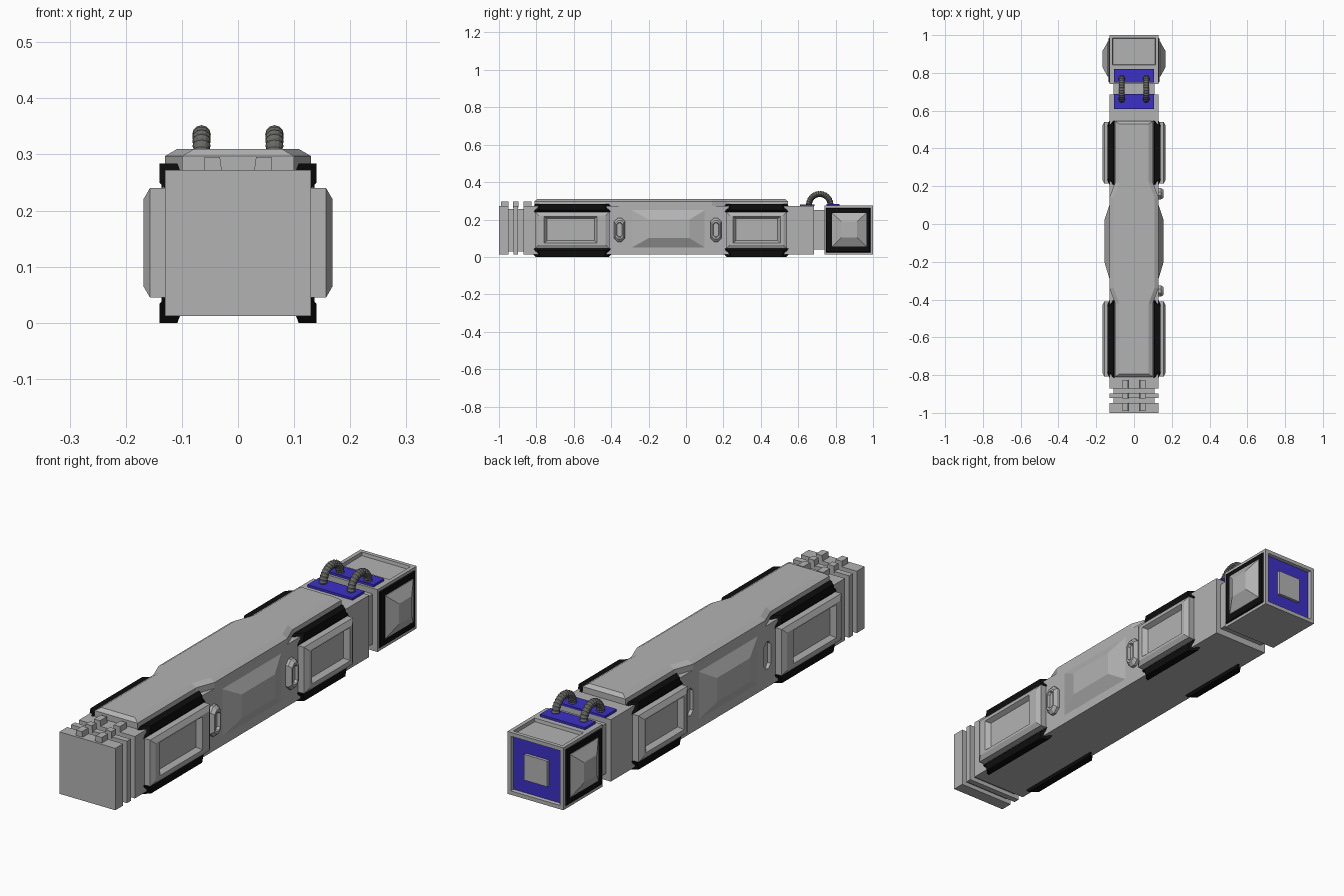
import bpy, bmesh, math
from mathutils import Vector

if "Cube" in bpy.data.objects:
    bpy.data.objects.remove(bpy.data.objects["Cube"])


def mat(name, c):
    m = bpy.data.materials.new(name)
    m.diffuse_color = (*c, 1)
    m.use_nodes = True
    m.node_tree.nodes["Principled BSDF"].inputs["Base Color"].default_value = m.diffuse_color
    return m


GREY = mat("grey_metal", (0.45, 0.45, 0.45))
BLACK = mat("black_rubber", (0.004, 0.004, 0.004))
BLUE = mat("blue_accent", (0.045, 0.03, 0.56))
HOSE = mat("dark_hose", (0.14, 0.14, 0.13))


def finish(name, bm, *mats):
    bmesh.ops.recalc_face_normals(bm, faces=bm.faces)
    me = bpy.data.meshes.new(name)
    bm.to_mesh(me)
    bm.free()
    ob = bpy.data.objects.new(name, me)
    bpy.context.collection.objects.link(ob)
    for m in mats:
        me.materials.append(m)
    return ob


def loft(name, rings, m):
    """Skin equal-length rings of points and cap both ends."""
    bm = bmesh.new()
    vs = [[bm.verts.new(p) for p in r] for r in rings]
    n = len(rings[0])
    for a, b in zip(vs, vs[1:]):
        for i in range(n):
            j = (i + 1) % n
            bm.faces.new((a[i], a[j], b[j], b[i]))
    bm.faces.new(vs[0])
    bm.faces.new(vs[-1])
    return finish(name, bm, m)


def box(name, x0, x1, y0, y1, z0, z1, m=GREY):
    ring = lambda z: [(x0, y0, z), (x1, y0, z), (x1, y1, z), (x0, y1, z)]
    return loft(name, [ring(z0), ring(z1)], m)


def rect(x, y0, y1, z0, z1):
    return [(x, y0, z0), (x, y1, z0), (x, y1, z1), (x, y0, z1)]


def both_sides(name, rings, m):
    for s, tag in ((1, "right"), (-1, "left")):
        loft(f"{name}_{tag}", [[(s * x, y, z) for x, y, z in r] for r in rings], m)


def octagon(x, yc, hy, hz, c, zc=0.145):
    q = [(hy, hz - c), (hy - c, hz), (c - hy, hz), (-hy, hz - c)]
    pts = q + [(-a, -b) for a, b in q]
    return [(x, yc + a, zc + b) for a, b in pts]


Z0, Z1, W = 0.012, 0.272, 0.13

# main body with two recessed slots on the left
body = box("main_body", -W, W, -0.87, 0.685, Z0, Z1)
for yc in (-0.355, 0.16):
    cut = loft("slot_cutter", [octagon(-0.2, yc, 0.022, 0.058, 0.016),
                               octagon(-0.115, yc, 0.022, 0.058, 0.016)], GREY)
    cut.hide_render = True
    mod = body.modifiers.new("slot", "BOOLEAN")
    mod.operation, mod.solver, mod.object = "DIFFERENCE", "EXACT", cut
    bpy.context.view_layer.objects.active = body
    bpy.ops.object.modifier_apply(modifier=mod.name)
    bpy.data.objects.remove(cut)

# ribbed front end
box("front_core", -0.108, 0.108, -0.96, -0.86, 0.03, 0.255)
box("front_plate", -W, W, -1.0, -0.948, Z0, Z1)
box("front_rib", -W, W, -0.922, -0.897, Z0, Z1)
for i, (a, b) in enumerate(((-0.99, -0.948), (-0.925, -0.895), (-0.87, -0.825))):
    for s in (-1, 1):
        prof = [(0.032, 0.295), (0.060, 0.295), (0.061, 0.265), (0.028, 0.265)]
        loft(f"front_tab_{i}_{s}", [[(s * x, y, z) for x, z in prof] for y in (a, b)], GREY)

# top cover, wider in the middle, with bevelled edge
def cover(z, dx, dy):
    half = [(0.10, -0.81 + dy), (0.10, -0.42), (W, -0.34), (W, 0.14), (0.10, 0.22), (0.10, 0.545 - dy)]
    right = [(x - dx, y, z) for x, y in half]
    return right + [(-x, y, z) for x, y, z in reversed(right)]


loft("top_cover", [cover(0.265, 0, 0), cover(0.297, 0, 0), cover(0.31, 0.022, 0.015)], GREY)

# side panels with recessed windows, and black corner guards
for tag, a, b, wa, wb in (("front", -0.807, -0.41, -0.743, -0.49), ("rear", 0.214, 0.54, 0.267, 0.49)):
    both_sides(f"{tag}_side_panel", [
        rect(0.12, a, b, 0.045, 0.24), rect(0.157, a, b, 0.045, 0.24),
        rect(0.168, a + 0.02, b - 0.02, 0.064, 0.221),
        rect(0.168, wa - 0.015, wb + 0.015, 0.075, 0.215),
        rect(0.148, wa, wb, 0.087, 0.205)], GREY)
    guard = [(0.14, 0.284, 0.04), (0.108, 0.284, 0.015), (0.102, 0.268, 0), (0.122, 0.255, 0),
             (0.128, 0.238, 0), (0.14, 0.25, 0.03)]
    for end, flip in (("upper", False), ("lower", True)):
        rings = [[(x, y + s * d, 0.284 - z if flip else z) for x, z, d in guard]
                 for y, s in ((a - 0.012, 1), (b + 0.012, -1))]
        both_sides(f"{tag}_{end}_corner_guard", rings, BLACK)

# faceted bulge at mid body
both_sides("middle_bulge", [rect(0.12, -0.29, 0.10, 0.05, 0.25), rect(0.13, -0.29, 0.10, 0.05, 0.25),
                            rect(0.157, -0.2, 0.02, 0.1, 0.2)], GREY)

# octagonal knobs on the right
for tag, yc in (("front", -0.355), ("rear", 0.16)):
    loft(f"{tag}_knob", [octagon(0.12, yc, 0.03, 0.064, 0.02), octagon(0.142, yc, 0.03, 0.064, 0.02),
                         octagon(0.155, yc, 0.022, 0.05, 0.014), octagon(0.155, yc, 0.016, 0.04, 0.01),
                         octagon(0.143, yc, 0.013, 0.036, 0.008)], GREY)

# neck and rear block, with inset top and blue inset back
box("neck", -0.108, 0.108, 0.67, 0.76, 0.04, 0.25)
bm = bmesh.new()
bmesh.ops.create_cube(bm, size=1)
for v in bm.verts:
    v.co = Vector((v.co.x * 0.26, 0.87 + v.co.y * 0.26, 0.143 + v.co.z * 0.262))
bm.normal_update()
top = max(bm.faces, key=lambda f: f.normal.z)
back = max(bm.faces, key=lambda f: f.normal.y)
for f in (top, back):
    bmesh.ops.inset_individual(bm, faces=[f], thickness=0.023, depth=0)
    if f is top:
        for v in f.verts:
            v.co.y = max(v.co.y, 0.842)
    bmesh.ops.inset_individual(bm, faces=[f], thickness=0.003, depth=-0.014)
back.material_index = 1
finish("rear_block", bm, GREY, BLUE)
box("rear_boss", -0.054, 0.054, 0.97, 0.998, 0.089, 0.197)
both_sides("rear_black_plate", [rect(0.125, 0.746, 0.988, 0.022, 0.264), rect(0.136, 0.752, 0.982, 0.028, 0.258)], BLACK)
both_sides("rear_pyramid", [rect(0.13, 0.78, 0.965, 0.055, 0.235), rect(0.139, 0.78, 0.965, 0.055, 0.235),
                            rect(0.167, 0.83, 0.915, 0.105, 0.19)], GREY)

# blue mounting plates and ribbed hoses
box("front_hose_mount", -0.105, 0.105, 0.61, 0.688, 0.272, 0.2815, BLUE)
box("rear_hose_mount", -0.105, 0.105, 0.75, 0.82, 0.274, 0.2835, BLUE)
for tag, xc in (("left", -0.065), ("right", 0.065)):
    rings = []
    for k in range(33):
        t = math.pi * k / 32
        r = 0.0165 if k % 2 else 0.0145
        ring = []
        for i in range(12):
            u = 2 * math.pi * i / 12
            R = 0.057 + r * math.cos(u)
            ring.append((xc + r * math.sin(u), 0.715 - R * math.cos(t), 0.279 + R * math.sin(t)))
        rings.append(ring)
    loft(f"{tag}_hose", rings, HOSE)
